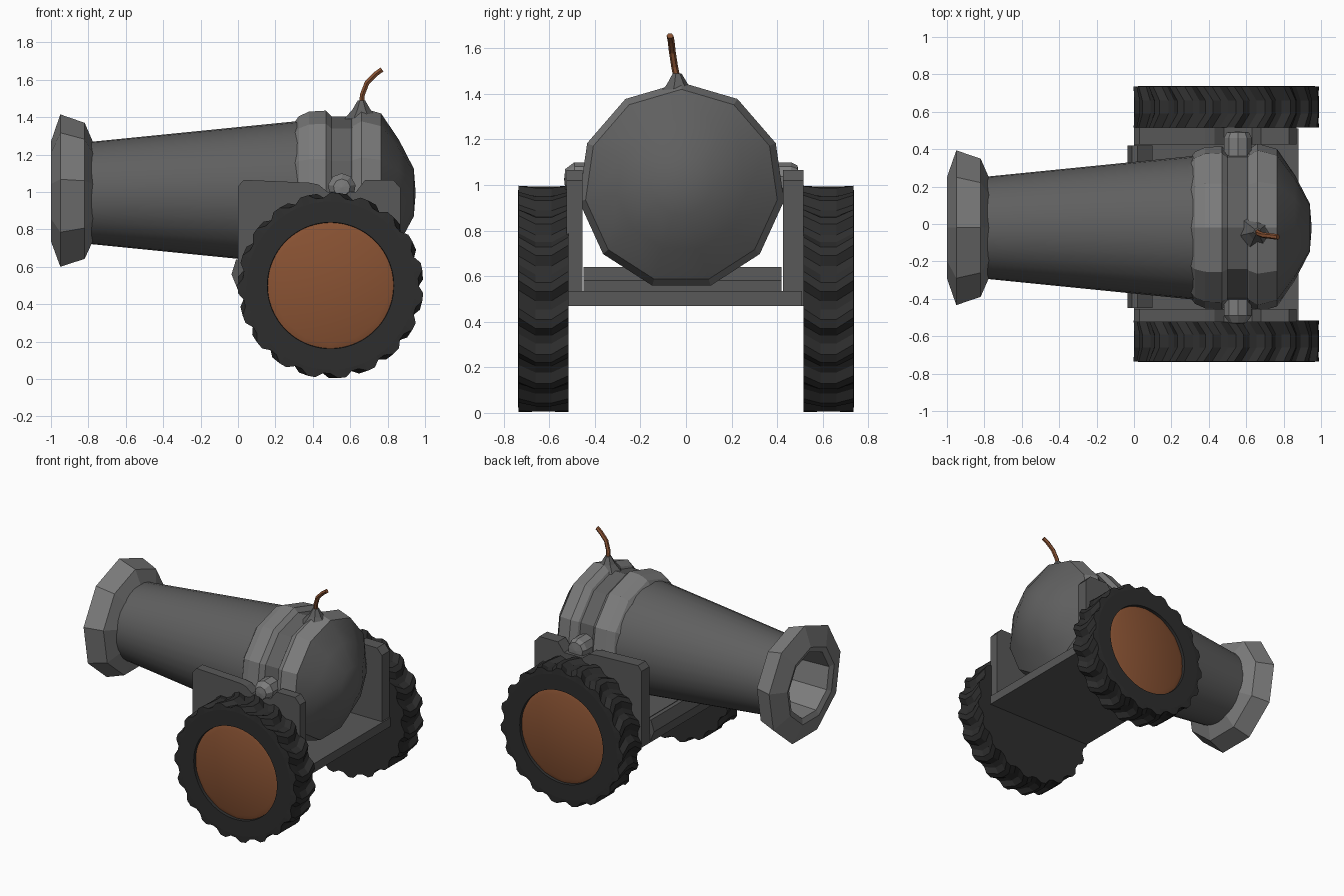
import bpy, bmesh, math
from mathutils import Vector

if "Cube" in bpy.data.objects:
    bpy.data.objects.remove(bpy.data.objects["Cube"])


def material(name, c):
    m = bpy.data.materials.new(name)
    m.diffuse_color = (*c, 1)
    m.use_nodes = True
    m.node_tree.nodes["Principled BSDF"].inputs["Base Color"].default_value = m.diffuse_color
    return m


IRON = material("dark iron", (0.115, 0.115, 0.115))
TRIM = material("light iron", (0.20, 0.20, 0.20))
CARRIAGE = material("carriage grey", (0.098, 0.098, 0.098))
RUBBER = material("black rubber", (0.027, 0.027, 0.027))
BROWN = material("rust brown", (0.25, 0.085, 0.033))
CY, CZ = -0.02, 0.995          # barrel axis


def finish(bm, name, mat, smooth=None):
    bmesh.ops.remove_doubles(bm, verts=bm.verts, dist=1e-5)
    bmesh.ops.recalc_face_normals(bm, faces=bm.faces)
    me = bpy.data.meshes.new(name)
    bm.to_mesh(me)
    bm.free()
    me.materials.append(mat)
    ob = bpy.data.objects.new(name, me)
    bpy.context.collection.objects.link(ob)
    if smooth:
        bpy.ops.object.select_all(action='DESELECT')
        ob.select_set(True)
        bpy.context.view_layer.objects.active = ob
        bpy.ops.object.shade_smooth_by_angle(angle=math.radians(smooth))
    return ob


def lathe(name, mat, profile, sides, place, smooth=None, wobble=None):
    """Spin (along, radius) points; place() maps (along, u, v) to the world."""
    bm = bmesh.new()
    rings = []
    for i, (a, r) in enumerate(profile):
        ring = []
        for k in range(sides):
            t = 2 * math.pi * k / sides
            rr = r
            if wobble:
                rr, t = wobble(i, k, r, t)
            ring.append(bm.verts.new(place(a, rr * math.sin(t), rr * math.cos(t))))
        rings.append(ring)
    for p, q in zip(rings, rings[1:]):
        for k in range(sides):
            j = (k + 1) % sides
            bm.faces.new((p[k], p[j], q[j], q[k]))
    return finish(bm, name, mat, smooth)


def prism(name, mat, outline, y0, y1):
    """Extrude an x,z outline from y0 to y1."""
    bm = bmesh.new()
    f = bm.faces.new([bm.verts.new((x, y0, z)) for x, z in outline])
    ext = bmesh.ops.extrude_face_region(bm, geom=[f])
    for v in ext['geom']:
        if isinstance(v, bmesh.types.BMVert):
            v.co.y = y1
    return finish(bm, name, mat)


def along_x(a, u, v):
    return (a, CY + u, CZ + v)


# Barrel tube
lathe("barrel", IRON, [(-0.80, 0.272), (0.36, 0.388)], 32, along_x, 40)

# Muzzle flare with the bore
lathe("muzzle", TRIM, [(-0.77, 0.26), (-0.82, 0.375), (-0.95, 0.42), (-1.0, 0.275),
                       (-0.985, 0.235), (-0.45, 0.21), (-0.45, 0.0)], 9, along_x)

# Reinforcing bands and breech
lathe("front_band", TRIM, [(0.30, 0.375), (0.325, 0.41), (0.38, 0.435),
                           (0.47, 0.44), (0.51, 0.40)], 11, along_x)
lathe("band_groove", IRON, [(0.50, 0.41), (0.61, 0.41)], 11, along_x)
lathe("rear_band", TRIM, [(0.60, 0.40), (0.615, 0.425), (0.66, 0.455),
                          (0.765, 0.425)], 11, along_x)
lathe("breech_cap", IRON, [(0.765, 0.425), (0.86, 0.285), (0.94, 0.13),
                           (0.95, 0.0)], 11, along_x, 60)

# Fuse holder and fuse
lathe("fuse_holder", IRON, [(1.39, 0.095), (1.44, 0.05), (1.49, 0.02), (1.49, 0)], 7,
      lambda a, u, v: (0.66 + u, -0.04 + v, a))
path = [(0.66, -0.04, 1.47), (0.665, -0.05, 1.52), (0.69, -0.06, 1.585),
        (0.735, -0.065, 1.63), (0.77, -0.07, 1.655)]
bm = bmesh.new()
rings = []
for i, p in enumerate(path):
    d = (Vector(path[min(i + 1, 4)]) - Vector(path[max(i - 1, 0)])).normalized()
    side = Vector((0, 1, 0))
    up = d.cross(side).normalized()
    rings.append([bm.verts.new(Vector(p) + 0.015 * (side * math.cos(k * math.pi / 3)
                 + up * math.sin(k * math.pi / 3))) for k in range(6)])
for p, q in zip(rings, rings[1:]):
    for k in range(6):
        bm.faces.new((p[k], p[k - 1], q[k - 1], q[k]))
bm.faces.new(rings[-1])
finish(bm, "fuse", BROWN)

# Trunnion pin resting in the cheeks
lathe("trunnion", TRIM, [(-0.535, 0), (-0.53, 0.045), (-0.49, 0.075), (0.46, 0.075),
                         (0.49, 0.06), (0.495, 0)], 9,
      lambda a, u, v: (0.555 + u, a, 1.025 + v))

# Carriage cheeks with a notch for the trunnion
cheek = [(0, 0.47), (0.87, 0.47), (0.87, 1.02), (0.83, 1.065), (0.68, 1.065),
         (0.63, 1.0), (0.48, 1.0), (0.43, 1.04), (0.38, 1.05), (0.03, 1.065), (0, 1.03)]
prism("left_cheek", CARRIAGE, cheek, -0.525, -0.455)
prism("right_cheek", CARRIAGE, cheek, 0.425, 0.515)

# Carriage floor and front cross beam
prism("carriage_floor", CARRIAGE,
      [(0, 0.47), (0.88, 0.47), (0.88, 0.535), (0, 0.535)], -0.52, 0.51)
prism("cross_beam", CARRIAGE,
      [(0, 0.475), (0.10, 0.475), (0.10, 0.58), (0.02, 0.64), (-0.01, 0.64),
       (-0.035, 0.56)], -0.45, 0.42)


# Wheels: tyre with skewed lugs, and a brown hub disc
def lugs(i, k, r, t):
    if 2 <= i <= 5:                       # tread rings
        skew = (0, 0.10, 0.10, 0)[i - 2]
        return (r if k % 4 < 2 else r - 0.027), t + skew
    return r, t


for s, side in ((-1, "left"), (1, "right")):
    def on_wheel(a, u, v, s=s):
        return (0.495 + u, s * a, 0.5 + v)
    lathe(side + "_tyre", RUBBER,
          [(0.515, 0), (0.515, 0.45), (0.515, 0.497), (0.59, 0.495), (0.66, 0.495),
           (0.735, 0.497), (0.738, 0.45), (0.738, 0.338), (0.715, 0.336)],
          76, on_wheel, None, lugs)
    lathe(side + "_hub", BROWN, [(0.715, 0.345), (0.728, 0.31), (0.735, 0.0)], 14,
          on_wheel, 40)
